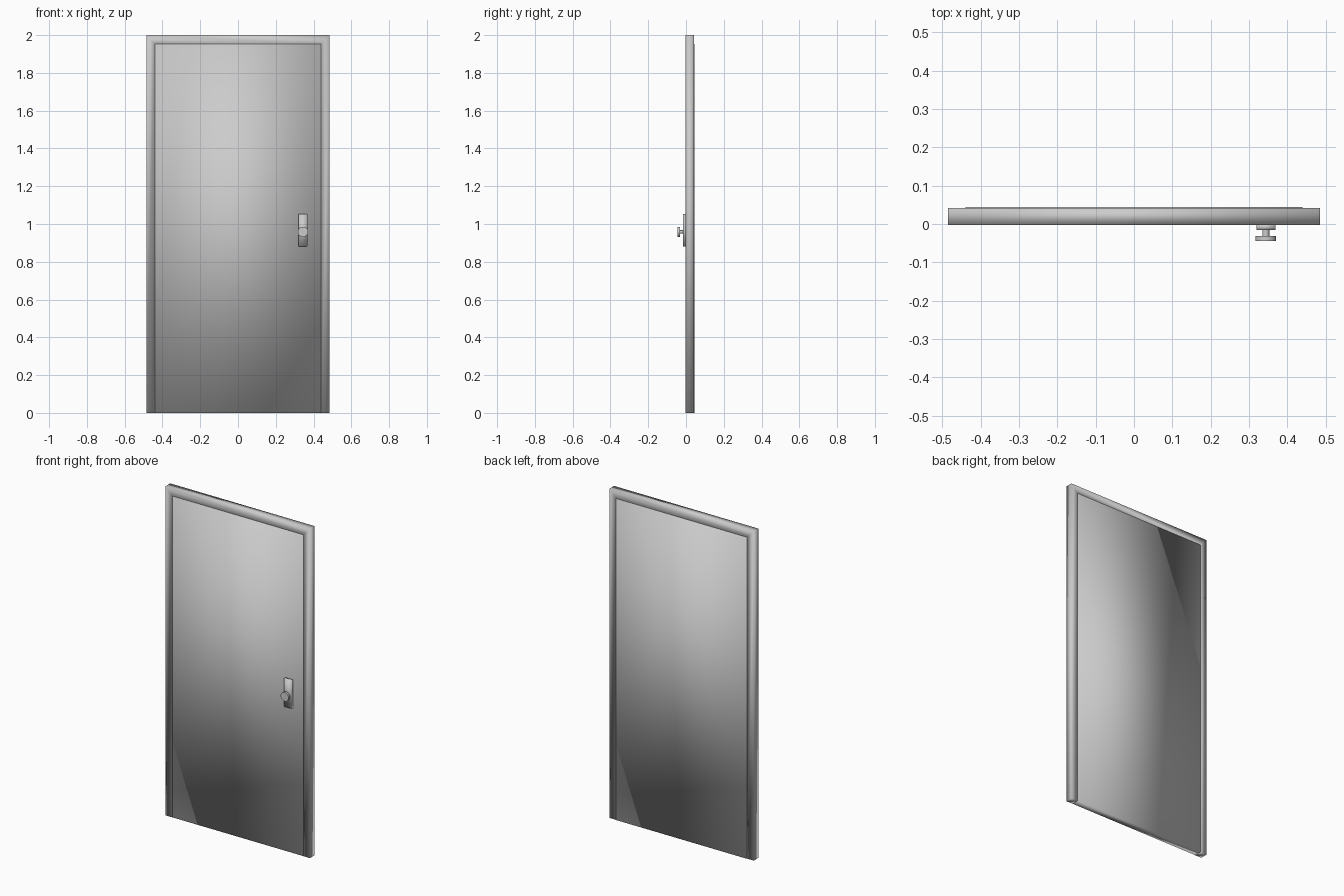
import bpy, bmesh, math

if "Cube" in bpy.data.objects:
    bpy.data.objects.remove(bpy.data.objects["Cube"])


def finish(name, bm, soft):
    """soft = fully smooth normals, otherwise smooth with sharp edges."""
    bmesh.ops.recalc_face_normals(bm, faces=bm.faces)
    me = bpy.data.meshes.new(name)
    bm.to_mesh(me)
    bm.free()
    ob = bpy.data.objects.new(name, me)
    bpy.context.collection.objects.link(ob)
    bpy.ops.object.select_all(action='DESELECT')
    ob.select_set(True)
    bpy.context.view_layer.objects.active = ob
    if soft:
        bpy.ops.object.shade_smooth()
    else:
        bpy.ops.object.shade_smooth_by_angle(angle=math.radians(35))
    return ob


def prism(name, outline, y0, y1, soft):
    """Extrude an x/z outline from y0 to y1."""
    bm = bmesh.new()
    face = bm.faces.new([bm.verts.new((x, y0, z)) for x, z in outline])
    ext = bmesh.ops.extrude_face_region(bm, geom=[face])
    moved = [g for g in ext['geom'] if isinstance(g, bmesh.types.BMVert)]
    bmesh.ops.translate(bm, verts=moved, vec=(0, y1 - y0, 0))
    # extruding an open face drops the start cap unless it is kept
    if not any(all(abs(v.co.y - y0) < 1e-6 for v in f.verts) for f in bm.faces):
        bm.faces.new([v for v in bm.verts if abs(v.co.y - y0) < 1e-6])
    return finish(name, bm, soft)


def rect(x0, x1, z0, z1):
    return [(x0, z0), (x1, z0), (x1, z1), (x0, z1)]


def disc(x, z, r, n=32):
    return [(x + r * math.cos(2 * math.pi * i / n),
             z + r * math.sin(2 * math.pi * i / n)) for i in range(n)]


W, H = 0.485, 2.0          # outer frame half width and height
IW, IH = 0.44, 1.952       # opening half width and height
Y0, Y1 = -0.002, 0.042     # frame front and back

# Frame: rectangular section swept up, across and down with mitred corners
bm = bmesh.new()
stations = [(-W, 0, -IW, 0), (-W, H, -IW, IH), (W, H, IW, IH), (W, 0, IW, 0)]
rings = [[bm.verts.new(p) for p in
          ((ox, Y0, oz), (ix, Y0, iz), (ix, Y1, iz), (ox, Y1, oz))]
         for ox, oz, ix, iz in stations]
for a, b in zip(rings, rings[1:]):
    for i in range(4):
        j = (i + 1) % 4
        bm.faces.new((a[i], a[j], b[j], b[i]))
bm.faces.new(rings[0])
bm.faces.new(rings[-1])
finish("door_frame", bm, True)

# Door leaf, standing slightly proud at the back
prism("door_leaf", rect(-IW, IW, 0.0, IH), -0.0015, 0.044, True)

# Lock plate, stem and round knob
KX, KZ = 0.344, 0.958
prism("lock_plate", rect(0.319, 0.369, 0.882, 1.053), -0.016, 0.0, True)
prism("knob_stem", disc(KX, KZ, 0.009), -0.034, -0.014, False)
prism("knob", disc(KX, KZ, 0.027), -0.044, -0.031, False)
